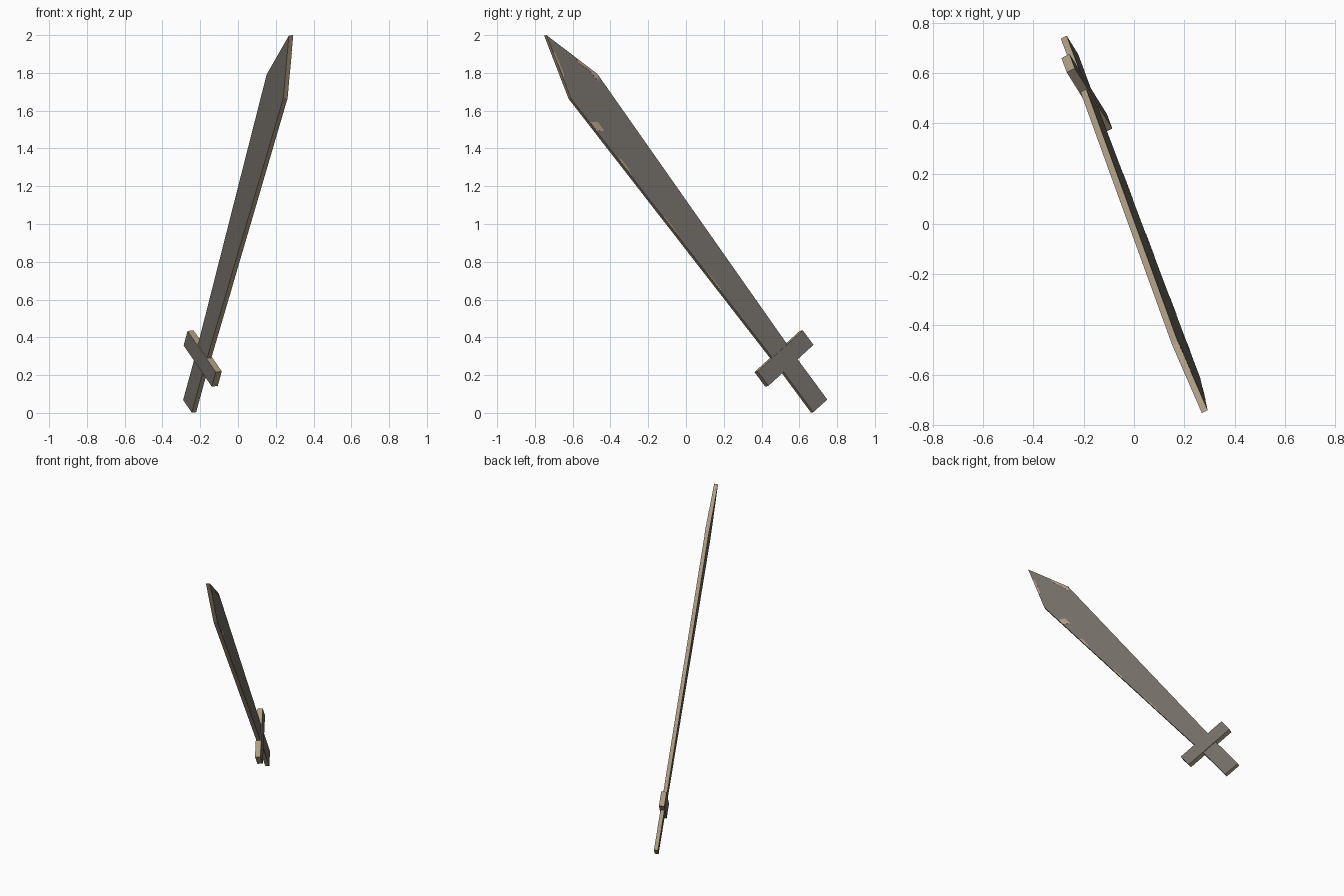
import bpy
from mathutils import Vector, Matrix

if "Cube" in bpy.data.objects:
    bpy.data.objects.remove(bpy.data.objects["Cube"])

# Sword frame: local x = width, y = thickness, z = along the blade
START = Vector((-0.256, 0.705, 0.036))
TIP = Vector((0.281, -0.745, 1.999))
axis = (TIP - START).normalized()
wide = Vector((-0.42, 0.676, 0.606))
wide = (wide - axis * wide.dot(axis)).normalized()
flat = axis.cross(wide)
FRAME = Matrix.Translation(START) @ Matrix((wide, flat, axis)).transposed().to_4x4()
LENGTH = (TIP - START).length


def material(name, rgb):
    m = bpy.data.materials.new(name)
    m.diffuse_color = (*rgb, 1)
    m.use_nodes = True
    m.node_tree.nodes["Principled BSDF"].inputs["Base Color"].default_value = m.diffuse_color
    return m


steel = material("dark_steel", (0.175, 0.158, 0.137))
worn = material("worn_tan", (0.42, 0.335, 0.225))


def slab(name, outline, thick, mats, offset=0.0):
    """Extrude a (width, length) outline; flat sides get mats[0], rim gets mats[1]."""
    n = len(outline)
    verts = [FRAME @ Vector((a, offset + y, s))
             for y in (-thick / 2, thick / 2) for a, s in outline]
    faces = [tuple(range(n)), tuple(range(2 * n - 1, n - 1, -1))]
    faces += [(i, i + n, (i + 1) % n + n, (i + 1) % n) for i in range(n)]
    me = bpy.data.meshes.new(name)
    me.from_pydata(verts, [], faces)
    for m in mats:
        me.materials.append(m)
    for p in me.polygons:
        p.material_index = 0 if p.index < 2 else len(mats) - 1
    ob = bpy.data.objects.new(name, me)
    bpy.context.collection.objects.link(ob)
    return ob


T = 0.026
# Blade: widening towards the shoulder, then a point
slab("blade", [(-0.057, 0.32), (0.057, 0.32), (0.105, 2.155),
               (0, LENGTH), (-0.105, 2.155)], T, [steel, worn])
# Grip
slab("grip", [(-0.055, 0), (0.055, 0), (0.055, 0.32), (-0.055, 0.32)], T, [steel, worn])
# Crossguard
slab("crossguard", [(-0.178, 0.272), (0.178, 0.272), (0.178, 0.37), (-0.178, 0.37)],
     0.036, [steel, worn])

# Worn patches on the right-hand face of the blade
patches = [
    [(0.084, 2.12), (0.103, 2.15), (0.06, 2.3), (0.052, 2.27), (0.078, 2.2)],
    [(-0.07, 2.26), (-0.052, 2.28), (-0.02, 2.40), (-0.03, 2.4)],
    [(-0.096, 1.93), (-0.062, 1.90), (-0.06, 1.96), (-0.098, 1.99)],
    [(-0.088, 1.62), (-0.08, 1.66), (-0.079, 1.72), (-0.092, 1.74)],
    [(-0.078, 1.2), (-0.072, 1.25), (-0.074, 1.32), (-0.082, 1.35)],
    [(-0.068, 0.8), (-0.062, 0.85), (-0.066, 0.95), (-0.072, 0.98)],
]
for i, outline in enumerate(patches):
    slab(f"worn_patch_{i + 1}", outline, 0.002, [worn], -T / 2 - 0.0005)
